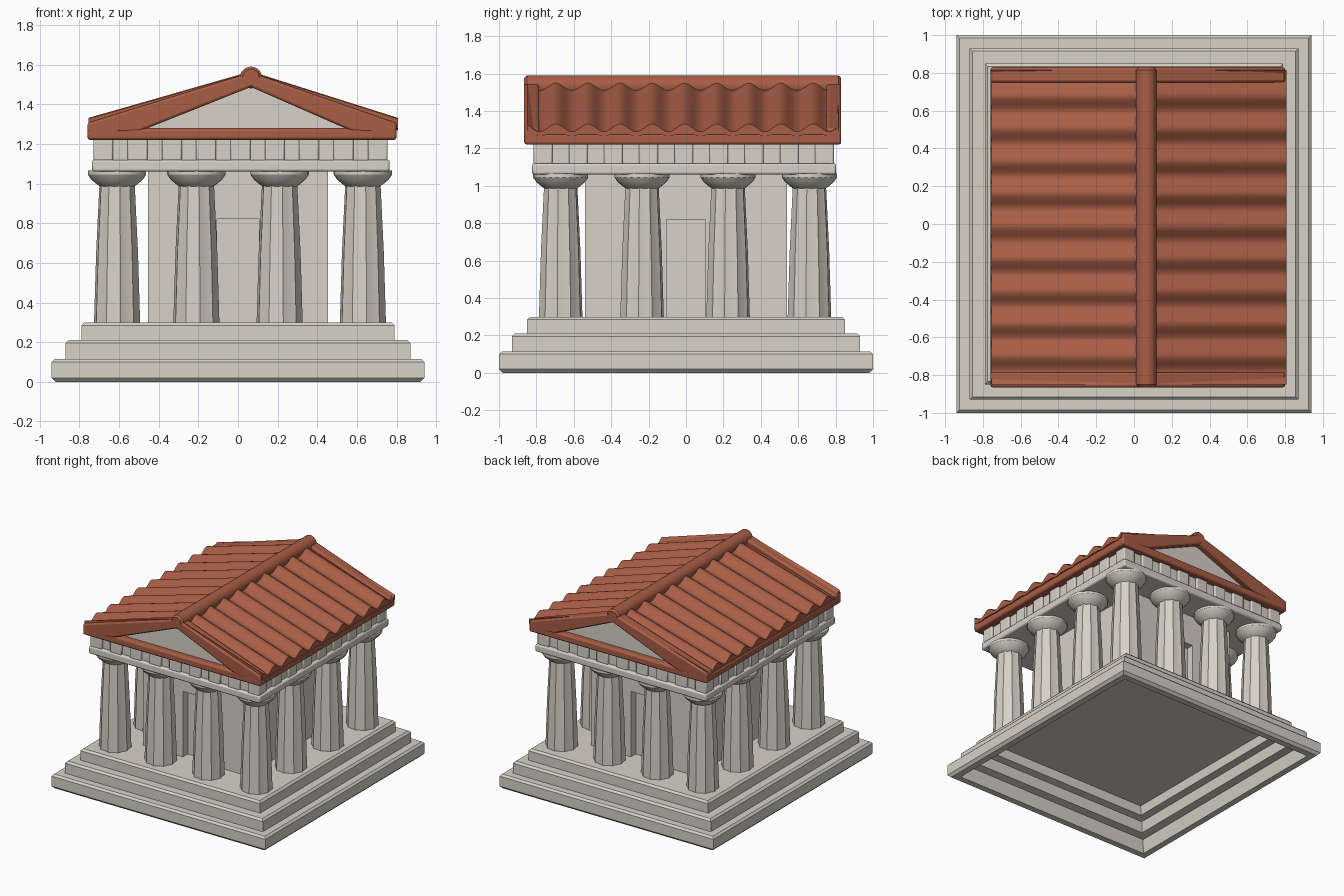
import bpy, bmesh, math
from mathutils import Matrix, Vector

cube = bpy.data.objects.get("Cube")
if cube:
    bpy.data.objects.remove(cube, do_unlink=True)


def material(name, rgb):
    m = bpy.data.materials.new(name)
    m.use_nodes = True
    m.diffuse_color = (*rgb, 1)
    bsdf = next(n for n in m.node_tree.nodes if n.type == 'BSDF_PRINCIPLED')
    bsdf.inputs["Base Color"].default_value = (*rgb, 1)
    bsdf.inputs["Roughness"].default_value = 0.7
    return m


STONE = material("pale stone", (0.68, 0.64, 0.57))
CLAY = material("terracotta", (0.39, 0.11, 0.06))


def finish(name, bm, mat, bevel=0, angle=35, recalc=True):
    """Turn a bmesh into a named object with one colour."""
    if recalc:
        bmesh.ops.recalc_face_normals(bm, faces=bm.faces)
    me = bpy.data.meshes.new(name)
    bm.to_mesh(me)
    bm.free()
    me.materials.append(mat)
    ob = bpy.data.objects.new(name, me)
    bpy.context.scene.collection.objects.link(ob)
    if bevel:
        mod = ob.modifiers.new("soft_edges", 'BEVEL')
        mod.width, mod.segments, mod.limit_method = bevel, 2, 'ANGLE'
    bpy.ops.object.select_all(action='DESELECT')
    ob.select_set(True)
    bpy.context.view_layer.objects.active = ob
    bpy.ops.object.shade_smooth_by_angle(angle=math.radians(angle))
    return ob


def add_box(bm, x, y, z):
    """Box from (min, max) pairs."""
    mid = Vector([sum(p) / 2 for p in (x, y, z)])
    size = [p[1] - p[0] for p in (x, y, z)]
    bmesh.ops.create_cube(bm, size=1, matrix=Matrix.Translation(mid) @ Matrix.Diagonal((*size, 1)))


def box(name, x, y, z, mat, bevel=0):
    bm = bmesh.new()
    add_box(bm, x, y, z)
    return finish(name, bm, mat, bevel)


def loft(bm, rings, cap_start=True, cap_end=True):
    """Skin a list of point rings."""
    loops = [[bm.verts.new(p) for p in r] for r in rings]
    n = len(loops[0])
    for a, b in zip(loops, loops[1:]):
        for i in range(n):
            j = (i + 1) % n
            bm.faces.new((a[i], a[j], b[j], b[i]))
    if cap_start:
        bm.faces.new(loops[0][::-1])
    if cap_end:
        bm.faces.new(loops[-1])


def prism(name, outline, y0, y1, mat, bevel=0):
    """Extrude an x-z outline along y."""
    bm = bmesh.new()
    loft(bm, [[(x, y, z) for x, z in outline] for y in (y0, y1)])
    return finish(name, bm, mat, bevel)


# Stepped base: one skin running from the hollow underside over the steps
under = [(.23, .27), (.22, .20), (.165, .19), (.15, .11), (.09, .10), (.07, 0)]
steps = [(.02, 0), (0, .02), (0, .10), (.015, .115), (.07, .115), (.07, .195),
         (.085, .21), (.15, .21), (.15, .285), (.165, .30)]
bm = bmesh.new()
rings = []
for inset, z in under + steps:
    hx, hy = .94 - inset, 1 - inset
    rings.append([(-hx, -hy, z), (hx, -hy, z), (hx, hy, z), (-hx, hy, z)])
loft(bm, rings)
finish("stepped_base", bm, STONE)

# Inner chamber with a doorway niche in each wall
W, D, NICHE, DEPTH = .455, .54, .105, .06
quarter = [(1, -1), (1, 0), (1, 1)]
plan = []
for k in range(4):
    hx, hy = (W, D) if k % 2 == 0 else (D, W)
    side = [(hx, -hy), (hx, -NICHE), (hx - DEPTH, -NICHE), (hx - DEPTH, NICHE), (hx, NICHE)]
    turn = Matrix.Rotation(k * math.pi / 2, 2)
    plan += [turn @ Vector(p) for p in side]
bm = bmesh.new()
loft(bm, [[(p.x, p.y, z) for p in plan] for z in (.29, .82)])
finish("chamber_walls", bm, STONE)
box("chamber_lintel", (-W, W), (-D, D), (.82, 1.07), STONE)

# Fluted columns around the edge
COL_X, COL_Y = (-.61, -.21, .21, .63), (-.67, -.235, .225, .66)
FLUTES = 10


def column(name, cx, cy):
    bm = bmesh.new()
    shaft = []
    for r, z in ((.118, .29), (.107, .65), (.09, 1.0)):
        ring = []
        for i in range(FLUTES * 2):
            a = math.pi * (i + .5) / FLUTES
            rr = r * (1 if i % 2 else .92)
            ring.append((cx + rr * math.cos(a), cy + rr * math.sin(a), z))
        shaft.append(ring)
    loft(bm, shaft)
    # rounded capital
    capital = []
    for r, z in ((.085, .985), (.10, .995), (.13, 1.02), (.147, 1.045), (.147, 1.065)):
        capital.append([(cx + r * math.cos(t * math.tau / 24),
                         cy + r * math.sin(t * math.tau / 24), z) for t in range(24)])
    loft(bm, capital)
    finish(name, bm, STONE, angle=30)


for i, x in enumerate(COL_X):
    for j, y in enumerate(COL_Y):
        if i in (0, 3) or j in (0, 3):
            column(f"column_{i + 1}_{j + 1}", x, y)

# Beam and frieze with raised blocks
FX, FY = (-.73, .755), (-.815, .79)
box("beam", (-.737, .765), (-.823, .803), (1.06, 1.12), STONE, .012)
box("frieze", (FX[0] + .018, FX[1] - .018), (FY[0] + .018, FY[1] - .018), (1.115, 1.23), STONE)
bm = bmesh.new()
BLOCKS, HALF = 9, .05
for k in range(BLOCKS):
    t = k / (BLOCKS - 1)
    x = FX[0] + HALF + t * (FX[1] - FX[0] - 2 * HALF)
    y = FY[0] + HALF + t * (FY[1] - FY[0] - 2 * HALF)
    for edge in (FY[0], FY[1] - .03):
        add_box(bm, (x - HALF, x + HALF), (edge, edge + .03), (1.115, 1.23))
    if 0 < k < BLOCKS - 1:
        for edge in (FX[0], FX[1] - .03):
            add_box(bm, (edge, edge + .03), (y - HALF, y + HALF), (1.115, 1.23))
    else:
        for edge in (FX[0], FX[1] - .03):
            add_box(bm, (edge, edge + .03), (y - HALF, y + HALF), (1.116, 1.229))
finish("frieze_blocks", bm, STONE, .008)

# Cornice, gable fill and sloping gable frames
L, R, PEAK = -.76, .80, .065
Y0, Y1 = -.865, .83
box("cornice", (L, R), (Y0, Y1), (1.22, 1.28), CLAY, .014)
prism("gable_fill", [(L + .04, 1.27), (R - .04, 1.27), (PEAK, 1.515)], Y0 + .05, Y1 - .05, STONE)
frame = [(L, 1.25), (L, 1.305), (PEAK, 1.56), (R, 1.305), (R, 1.25),
         (.58, 1.262), (PEAK, 1.487), (-.50, 1.262)]
prism("front_gable_frame", frame, Y0, Y0 + .08, CLAY, .012)
prism("back_gable_frame", frame, Y1 - .08, Y1, CLAY, .012)

# Corrugated roof slopes, closed underneath
PERIOD, SAMPLES = .172, 108


def roof_slope(name, eave_x):
    bm = bmesh.new()
    rings = []
    for i in range(SAMPLES + 1):
        y = Y0 + .015 + (Y1 - Y0 - .03) * i / SAMPLES
        wave = .021 * math.cos(math.tau * (y - .68) / PERIOD)
        rings.append([(eave_x, y, 1.31 + wave), (PEAK, y, 1.545 + wave),
                      (PEAK, y, 1.515), (eave_x, y, 1.275 + min(wave, 0) * .4)])
    loft(bm, rings)
    finish(name, bm, CLAY, angle=40)


roof_slope("left_roof_slope", R + .008)
roof_slope("right_roof_slope", L + .005)

# Rounded ridge cap
bm = bmesh.new()
arc = [math.tau * k / 20 for k in range(20)]
ridge = []
for y, r in ((Y0, .042), (Y0 + .015, .055), (Y1 - .015, .055), (Y1, .042)):
    ridge.append([(PEAK + r * math.cos(a), y, 1.535 + r * math.sin(a)) for a in arc])
loft(bm, ridge)
finish("ridge_cap", bm, CLAY)
